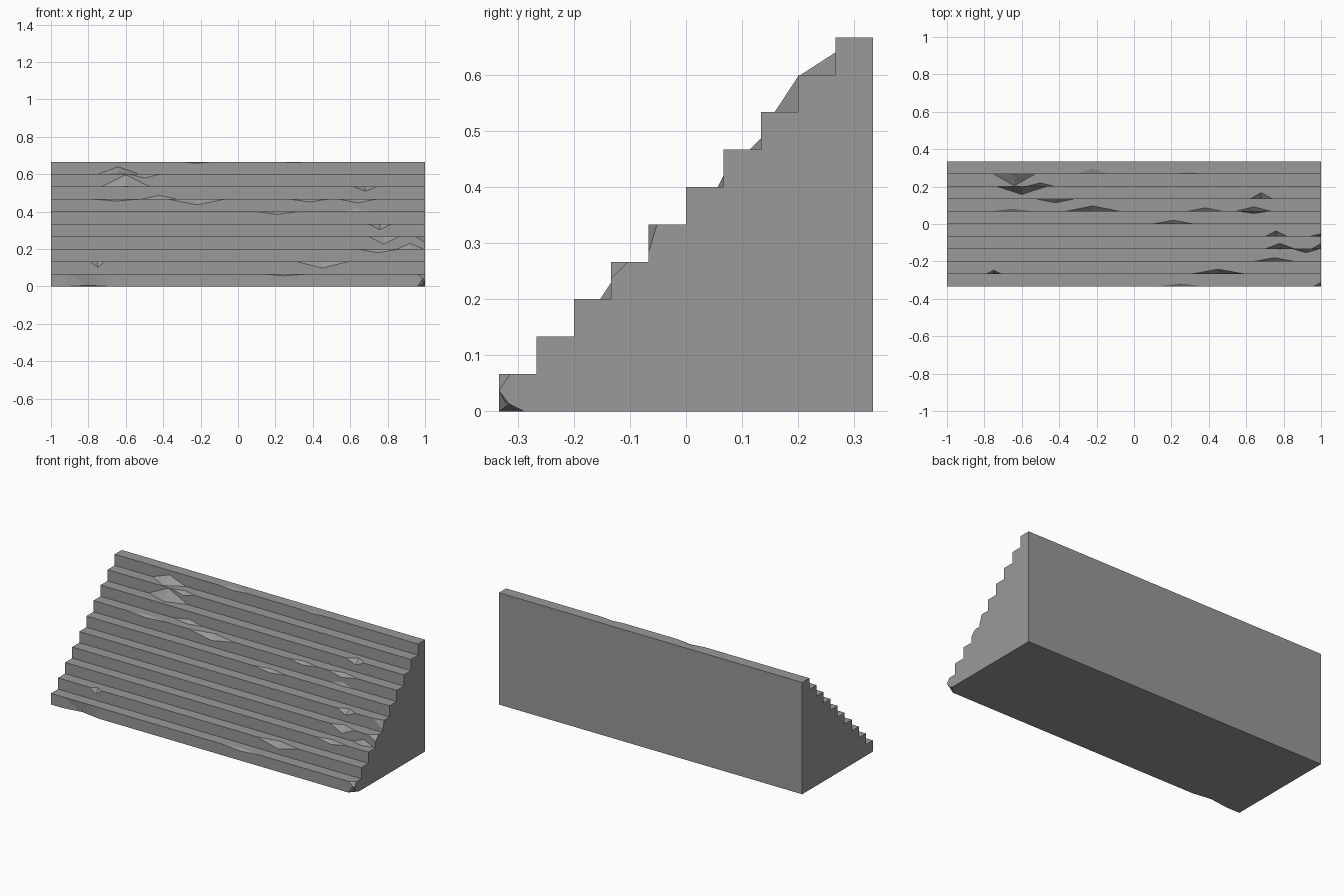
import bpy, bmesh

if "Cube" in bpy.data.objects:
    bpy.data.objects.remove(bpy.data.objects["Cube"])

STEPS = 10
S = 1 / 15            # tread depth and riser height
Y0 = -1 / 3

# worn nosings: step, centre x, half width, setback of tread, drop of riser
chips = [
    (0, 0.25, 0.12, 0.015, 0.01), (0, 1.0, 0.04, 0.02, 0.03),
    (1, -0.75, 0.04, 0.02, 0.03), (1, 0.45, 0.14, 0.025, 0.035),
    (2, 0.75, 0.11, 0.02, 0.02), (3, 0.78, 0.08, 0.03, 0.04),
    (3, 1.0, 0.05, 0.03, 0.03), (4, 0.76, 0.06, 0.03, 0.03),
    (4, 1.0, 0.06, 0.015, 0.05), (5, 0.21, 0.11, 0.02, 0.015),
    (6, -0.65, 0.12, 0.015, 0.01), (6, -0.22, 0.15, 0.03, 0.03),
    (6, 0.38, 0.1, 0.02, 0.015), (6, 0.64, 0.1, 0.025, 0.02),
    (7, 0.68, 0.06, 0.035, 0.025), (8, -0.5, 0.08, 0.02, 0.02),
    (9, -0.22, 0.09, 0.03, 0.008), (9, 0.3, 0.08, 0.01, 0.005),
]
# broken stone in inner corners: step, centre x, half width, outward, upward
rubble = [
    (9, -0.64, 0.11, 0.062, 0.04), (8, -0.6, 0.13, 0.042, 0.064),
    (7, -0.42, 0.1, 0.02, 0.02), (6, 0.64, 0.07, 0.01, 0.02),
    (3, 0.92, 0.07, 0.02, 0.03),
]


def wear(table, step, x):
    """Largest damage of a table at one step and station."""
    a = b = 0
    for k, cx, w, da, db in table:
        if k == step:
            f = max(0, 1 - abs(x - cx) / w)
            a, b = max(a, f * da), max(b, f * db)
    return a, b


def section(x):
    pts = []
    for i in range(STEPS):
        y, z = Y0 + i * S, i * S
        out, up = wear(rubble, i, x)
        back, drop = wear(chips, i, x)
        foot = 0.0
        if i == 0:     # chipped bottom edge of the first riser
            foot = max(0, 0.02 * (1 - abs(x + 0.8) / 0.12),
                       0.045 * (1 - (1 - x) / 0.04))
        pts += [(x, y - out + foot, z), (x, y + foot * 0.4, z + up + foot * 0.3),
                (x, y, z + S - drop), (x, y + back, z + S)]
    return pts + [(x, -Y0, STEPS * S), (x, -Y0, 0)]


# stations along the flight wherever damage starts, peaks or stops
stations = {-1.0, 1.0, -0.92, -0.8, -0.68, 0.96}
for k, cx, w, a, b in chips + rubble:
    stations |= {round(min(1, max(-1, v)), 3) for v in (cx - w, cx, cx + w)}

bm = bmesh.new()
rows = [[bm.verts.new(p) for p in section(x)] for x in sorted(stations)]
n = len(rows[0])
for r0, r1 in zip(rows, rows[1:]):
    for j in range(n):
        bm.faces.new((r0[j], r1[j], r1[(j + 1) % n], r0[(j + 1) % n]))
bm.faces.new(rows[0])
bm.faces.new(rows[-1][::-1])
bmesh.ops.remove_doubles(bm, verts=bm.verts, dist=0.0005)
bmesh.ops.triangulate(bm, faces=bm.faces)
bmesh.ops.recalc_face_normals(bm, faces=bm.faces)

mesh = bpy.data.meshes.new("worn_stairs")
bm.to_mesh(mesh)
bm.free()

# dark grey stone
stone = bpy.data.materials.new("dark_stone")
stone.diffuse_color = (0.32, 0.32, 0.32, 1)
stone.use_nodes = True
stone.node_tree.nodes["Principled BSDF"].inputs["Base Color"].default_value = stone.diffuse_color
mesh.materials.append(stone)
bpy.context.collection.objects.link(bpy.data.objects.new("worn_stairs", mesh))
